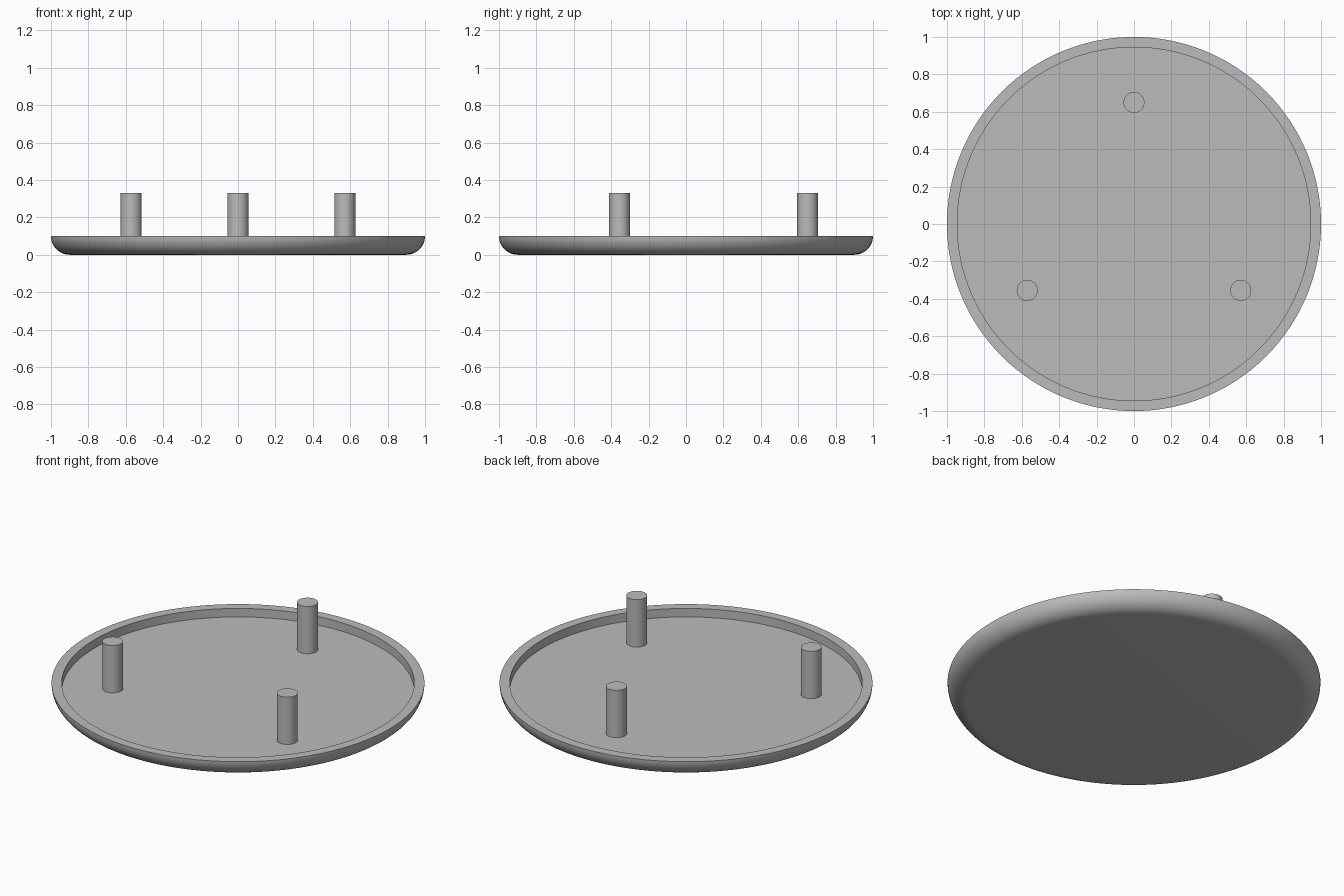
import bpy, math

cube = bpy.data.objects.get("Cube")
if cube:
    bpy.data.objects.remove(cube, do_unlink=True)

grey = bpy.data.materials.new("plain_grey")
grey.use_nodes = True
colour = (0.5, 0.5, 0.5, 1)
grey.diffuse_color = colour
grey.node_tree.nodes["Principled BSDF"].inputs["Base Color"].default_value = colour


def lathe(name, profile, centre=(0, 0), sides=128):
    """Spin an (r, z) profile, from bottom to top, and cap both ends."""
    verts, faces = [], []
    for r, z in profile:
        for i in range(sides):
            a = math.tau * i / sides
            verts.append((r * math.cos(a), r * math.sin(a), z))
    for k in range(len(profile) - 1):
        for i in range(sides):
            j = (i + 1) % sides
            faces.append((k * sides + i, k * sides + j,
                          (k + 1) * sides + j, (k + 1) * sides + i))
    faces.append(tuple(reversed(range(sides))))
    faces.append(tuple(range(len(verts) - sides, len(verts))))
    mesh = bpy.data.meshes.new(name)
    mesh.from_pydata(verts, [], faces)
    mesh.materials.append(grey)
    obj = bpy.data.objects.new(name, mesh)
    obj.location = (*centre, 0)
    bpy.context.collection.objects.link(obj)
    bpy.ops.object.select_all(action="DESELECT")
    obj.select_set(True)
    bpy.context.view_layer.objects.active = obj
    bpy.ops.object.shade_smooth_by_angle(angle=math.radians(35))
    return obj


# Shallow dish: rounded underside, flat rim, recessed floor
radius, height, floor, steps = 1.0, 0.1, 0.05, 12
arc = [math.pi / 2 * s / steps for s in range(steps + 1)]
dish = [(radius - height + height * math.sin(a), height - height * math.cos(a))
        for a in arc]
dish += [(0.945, height), (0.945, floor)]
lathe("dish", dish)

# Three upright posts on the floor
posts = {"back_post": (0, 0.65), "left_post": (0.571, -0.355),
         "right_post": (-0.571, -0.355)}
for name, centre in posts.items():
    lathe(name, [(0.056, floor), (0.056, 0.33)], centre, 48)
